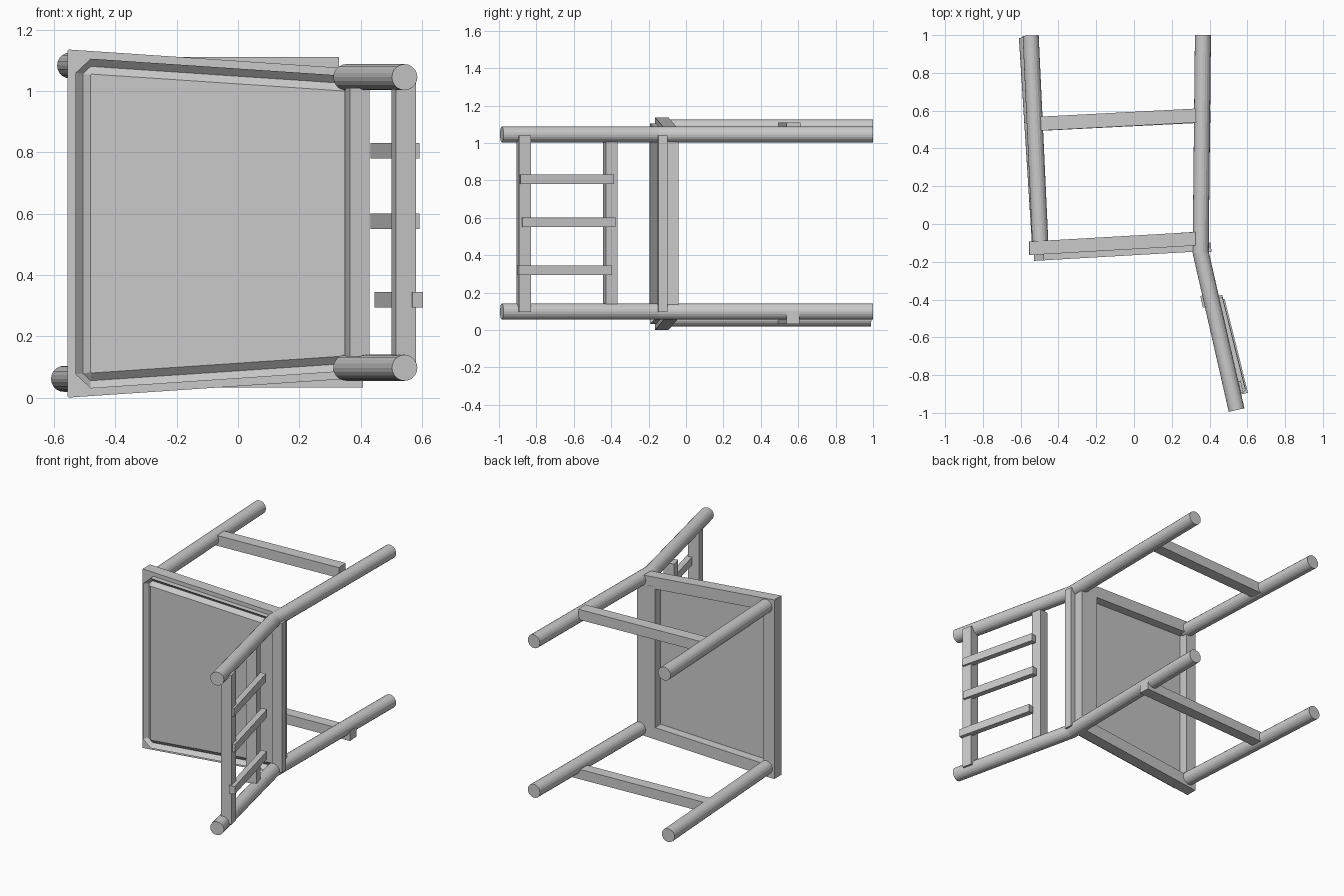
import bpy, bmesh, math
from mathutils import Vector

if "Cube" in bpy.data.objects:
    bpy.data.objects.remove(bpy.data.objects["Cube"])

CZ = 0.568      # middle of the chair's width (along z)


def finish(name, bm):
    bmesh.ops.recalc_face_normals(bm, faces=bm.faces[:])
    me = bpy.data.meshes.new(name)
    bm.to_mesh(me)
    bm.free()
    ob = bpy.data.objects.new(name, me)
    bpy.context.collection.objects.link(ob)
    return ob


def loft(name, rings):
    """Skin a list of equal-length point rings and cap both ends."""
    bm = bmesh.new()
    vs = [[bm.verts.new(p) for p in ring] for ring in rings]
    n = len(vs[0])
    for a, b in zip(vs, vs[1:]):
        for i in range(n):
            j = (i + 1) % n
            bm.faces.new((a[i], a[j], b[j], b[i]))
    bm.faces.new(vs[0])
    bm.faces.new(vs[-1])
    return finish(name, bm)


def pole(name, path, z, r=0.0425, sides=20):
    """Round pole along an xy path, mitred at bends."""
    pts = [Vector((x, y, z)) for x, y in path]
    rings = []
    for i, p in enumerate(pts):
        d_in = (p - pts[i - 1]).normalized() if i else None
        d_out = (pts[i + 1] - p).normalized() if i < len(pts) - 1 else None
        t = ((d_in or d_out) + (d_out or d_in)).normalized()
        side = t.cross(Vector((0, 0, 1)))
        stretch = 1 / max(0.5, t.dot(d_in or d_out))
        rings.append([p + side * (r * stretch * math.cos(a)) + Vector((0, 0, r * math.sin(a)))
                      for a in (2 * math.pi * k / sides for k in range(sides))])
    return loft(name, rings)


def bar(name, start, end, width, z0, z1):
    """Rectangular bar whose centre line runs from start to end in the xy plane."""
    a, b = Vector(start), Vector(end)
    d = (b - a).normalized()
    n = Vector((-d.y, d.x)) * width / 2
    corners = [a + n, b + n, b - n, a - n]
    return loft(name, [[(c.x, c.y, z) for c in corners] for z in (z0, z1)])


# Rear legs, bent into back posts
for side, z in (("left", 1.045), ("right", 0.098)):
    pole("rear_leg_" + side, [(0.365, 1), (0.353, -0.15), (0.543, -0.985)], z)

# Front legs
pole("front_leg_left", [(-0.547, 0.998), (-0.495, -0.12)], 1.083)
pole("front_leg_right", [(-0.567, 0.988), (-0.497, -0.12)], 0.062)

# Side stretchers
bar("stretcher_left", (-0.52, 0.530), (0.328, 0.574), 0.074, 1.045, 1.11)
bar("stretcher_right", (-0.52, 0.527), (0.405, 0.573), 0.070, 0.033, 0.095)


# Seat: tapered frame with a V groove around the panel, hollow underneath
def seat_ring(inset, chamfer, height, rear):
    def half(x):
        return 0.53 - 0.067 * x - inset
    xf = -0.555 + inset
    xc = xf + chamfer
    prof = [(xf, half(xf) - chamfer), (xc, half(xc)), (rear, half(rear))]
    pts = [(x, h) for x, h in prof] + [(x, -h) for x, h in reversed(prof)]
    return [(x, -0.133 + 0.057 * x - height, CZ + h) for x, h in pts]


loft("seat", [seat_ring(*p) for p in (
    (0.075, 0.003, -0.015, 0.33),
    (0.075, 0.003, -0.072, 0.33),
    (0.000, 0.003, -0.072, 0.37),
    (0.000, 0.003, 0.000, 0.37),
    (0.025, 0.050, 0.000, 0.36),
    (0.025, 0.050, 0.032, 0.355),
    (0.050, 0.025, 0.008, 0.355),
    (0.075, 0.003, 0.030, 0.355))])

# Rails closing the rear of the seat
bar("seat_rear_rail", (0.25, -0.081), (0.345, -0.076), 0.07, 0.12, 1.02)
bar("seat_back_strip", (0.345, -0.129), (0.408, -0.123), 0.05, 0.095, 1.04)

# Back rest cross rails
d = Vector((0.19, -0.835)).normalized()
for name, c, z0, z1 in (("back_top_rail", (0.54, -0.868), 0.095, 1.04),
                        ("back_lower_rail", (0.39, -0.405), 0.135, 1.01)):
    c = Vector(c)
    bar(name, c - d * 0.032, c + d * 0.032, 0.066, z0, z1)

# Back rest slats
for i, (z, dx, dy) in enumerate(((0.805, 0, 0), (0.575, 0, 0.01), (0.32, 0.012, -0.01))):
    bar(f"back_slat_{i + 1}", (0.45 + dx, -0.39 + dy), (0.574 + dx, -0.888 + dy),
        0.036, z - 0.025, z + 0.025)
